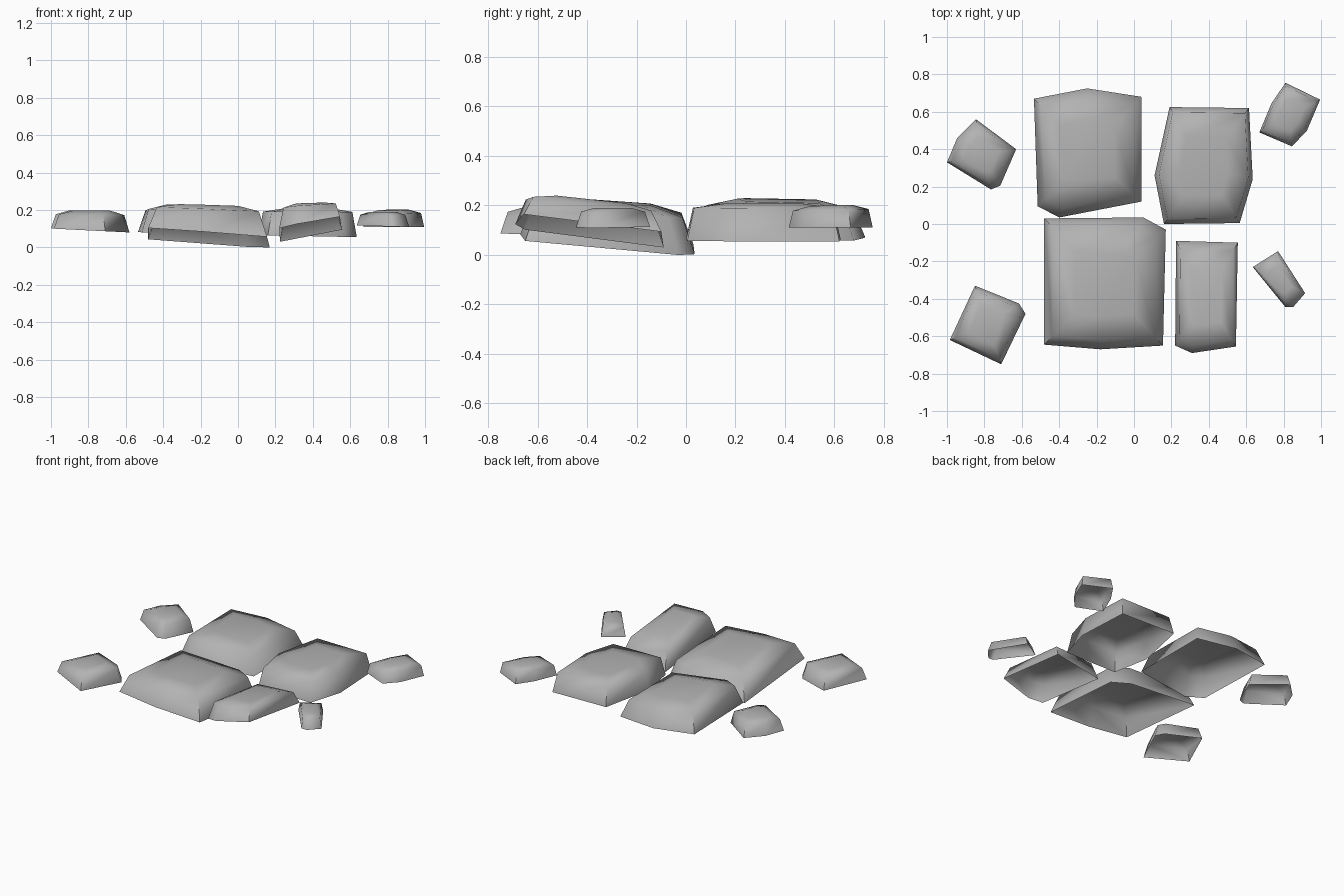
import bpy
import bmesh
import math
from mathutils import Vector

# Remove the default object
default_cube = bpy.data.objects.get("Cube")
if default_cube:
    bpy.data.objects.remove(default_cube, do_unlink=True)

# One plain stone colour
stone_grey = bpy.data.materials.new("stone_grey")
stone_grey.use_nodes = True
colour = (0.45, 0.45, 0.45, 1)
stone_grey.diffuse_color = colour
stone_grey.node_tree.nodes["Principled BSDF"].inputs["Base Color"].default_value = colour


def plane_height(plane, offset):
    """Height of a tilted plane given as (centre height, slope x, slope y)."""
    height, slope_x, slope_y = plane
    return height + slope_x * offset.x + slope_y * offset.y


def stone(name, outline, base, crown, shoulder_scale=0.86, shoulder_rise=0.8, crown_scale=0.5):
    """Loft an open-bottomed slab: tilted rim, steep wall, shoulder, low crown."""
    points = [Vector(p) for p in outline]
    xs, ys = [p.x for p in points], [p.y for p in points]
    centre = Vector(((min(xs) + max(xs)) / 2, (min(ys) + max(ys)) / 2))

    bm = bmesh.new()
    rings = []
    for scale, rise in ((1, 0), (shoulder_scale, shoulder_rise), (crown_scale, 1)):
        ring = []
        for point in points:
            offset = (point - centre) * scale
            low = plane_height(base, point - centre)
            high = plane_height(crown, offset)
            ring.append(bm.verts.new((centre.x + offset.x, centre.y + offset.y,
                                      low + (high - low) * rise)))
        rings.append(ring)

    # Bridge neighbouring rings and cap the crown
    for lower, upper in zip(rings, rings[1:]):
        for i in range(len(points)):
            j = (i + 1) % len(points)
            bm.faces.new((lower[i], lower[j], upper[j], upper[i]))
    bm.faces.new(rings[-1])
    bmesh.ops.recalc_face_normals(bm, faces=bm.faces)
    if bm.faces[:][-1].normal.z < 0:
        bmesh.ops.reverse_faces(bm, faces=bm.faces)

    mesh = bpy.data.meshes.new(name)
    bm.to_mesh(mesh)
    bm.free()
    mesh.materials.append(stone_grey)
    obj = bpy.data.objects.new(name, mesh)
    bpy.context.collection.objects.link(obj)

    # Smooth the crown, keep only the hardest creases
    bpy.ops.object.select_all(action="DESELECT")
    obj.select_set(True)
    bpy.context.view_layer.objects.active = obj
    bpy.ops.object.shade_smooth_by_angle(angle=math.radians(75))
    return obj


# Four large paving stones
stone("front_large_stone",
      outline=[(-.48, -.645), (-.18, -.67), (.155, -.65), (.17, -.03), (.05, .035), (-.48, .03)],
      base=(.05, -.075, -.09), crown=(.215, -.03, -.07))
stone("back_large_stone",
      outline=[(-.535, .67), (-.515, .095), (-.4, .035), (.04, .12), (.04, .68), (-.25, .725)],
      base=(.07, -.04, 0), crown=(.22, -.05, -.02))
stone("back_left_stone",
      outline=[(.11, .26), (.16, 0), (.565, .005), (.635, .24), (.615, .62), (.19, .625)],
      base=(.06, -.02, 0), crown=(.208, 0, 0), shoulder_scale=.91, shoulder_rise=.88)
stone("front_narrow_stone",
      outline=[(.22, -.65), (.31, -.69), (.545, -.655), (.555, -.1), (.225, -.09)],
      base=(.1, .19, -.13), crown=(.222, .04, -.11))

# Four small outlying stones
stone("small_back_right_stone",
      outline=[(-1, .33), (-.765, .185), (-.715, .205), (-.63, .4), (-.845, .56), (-.945, .46)],
      base=(.095, -.04, 0), crown=(.196, 0, 0))
stone("small_front_right_stone",
      outline=[(-.985, -.62), (-.71, -.75), (-.58, -.48), (-.615, -.425), (-.85, -.33)],
      base=(.09, -.05, 0), crown=(.196, 0, 0))
stone("small_back_left_stone",
      outline=[(.67, .49), (.845, .415), (.925, .5), (.995, .665), (.81, .755), (.735, .645)],
      base=(.11, 0, 0), crown=(.2, 0, .03), shoulder_scale=.9)
stone("small_front_left_stone",
      outline=[(.635, -.23), (.81, -.445), (.85, -.445), (.915, -.37), (.77, -.145)],
      base=(.113, -.03, 0), crown=(.19, 0, 0))
